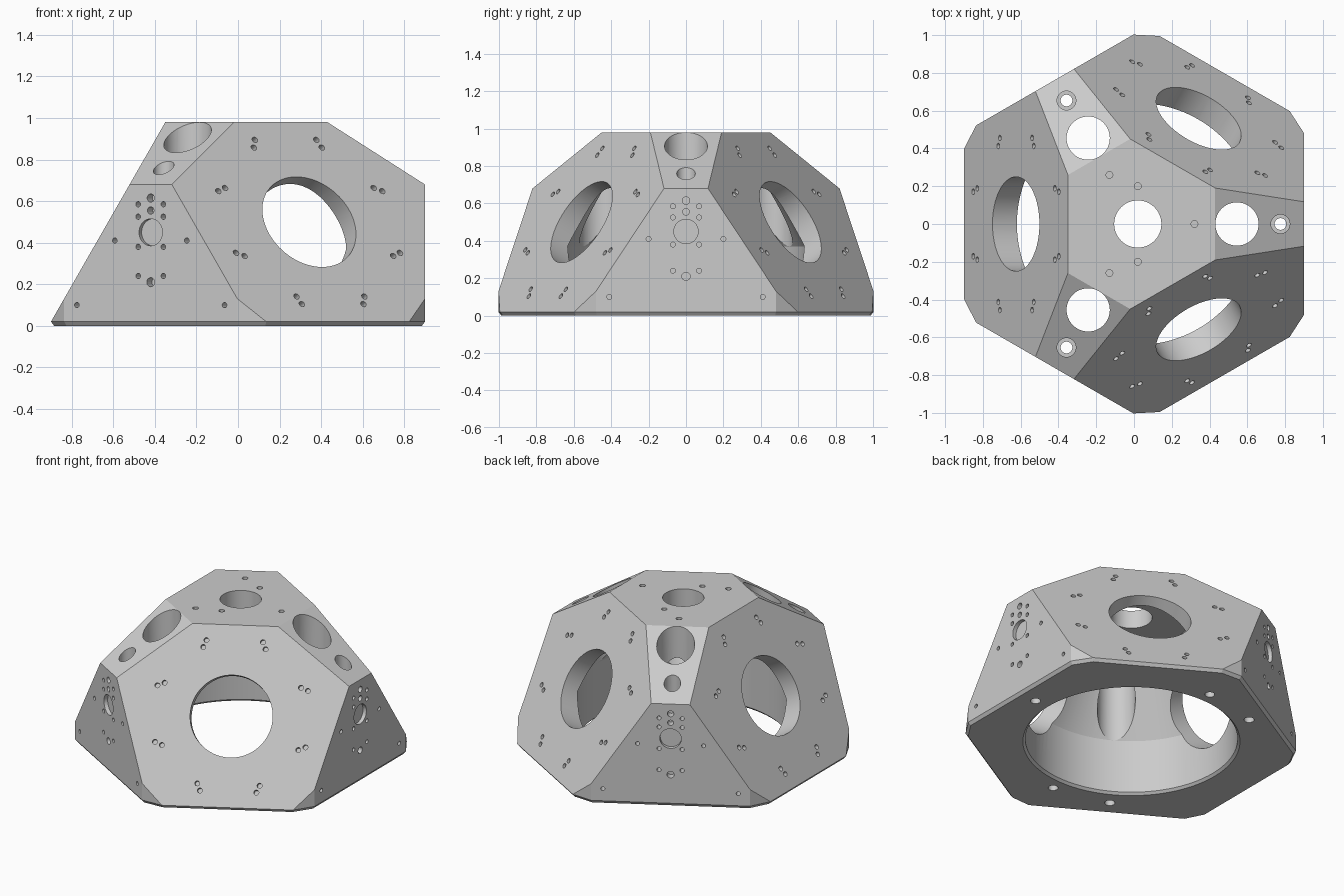
import bpy, bmesh
from math import radians, cos, sin, pi
from mathutils import Vector, Matrix

if "Cube" in bpy.data.objects:
    bpy.data.objects.remove(bpy.data.objects["Cube"], do_unlink=True)

AXIS = Matrix.Translation((0.02, 0, 0))     # symmetry axis sits slightly off centre
PORT_SIDES = [60, 180, 300]                 # large sloped faces
PLATE_SIDES = [0, 120, 240]                 # upright faces
SLOPE = 0.573                               # inward lean of the large faces


def polar(r, deg, z=0.0):
    return Vector((r * cos(radians(deg)), r * sin(radians(deg)), z))


def make_object(name, bm):
    bmesh.ops.recalc_face_normals(bm, faces=bm.faces)
    mesh = bpy.data.meshes.new(name)
    bm.to_mesh(mesh)
    bm.free()
    mesh.transform(AXIS)
    obj = bpy.data.objects.new(name, mesh)
    bpy.context.scene.collection.objects.link(obj)
    return obj


def slice_off(bm, point, normal):
    """Keep the inner side of a plane and cap the cut."""
    geom = bm.verts[:] + bm.edges[:] + bm.faces[:]
    cut = bmesh.ops.bisect_plane(bm, geom=geom, plane_co=point, plane_no=normal,
                                 clear_outer=True, dist=1e-5)
    edges = [e for e in cut["geom_cut"] if isinstance(e, bmesh.types.BMEdge)]
    if edges:
        bmesh.ops.edgeloop_fill(bm, edges=edges)


def drill(bm, point, normal, radius, depth, sides=16):
    """Add a cylinder that enters a surface at a point, against its normal."""
    normal = normal.normalized()
    over = 0.03
    middle = point + normal * (over - depth) / 2
    turn = normal.to_track_quat('Z', 'Y').to_matrix().to_4x4()
    bmesh.ops.create_cone(bm, cap_ends=True, segments=sides, radius1=radius,
                          radius2=radius, depth=depth + over,
                          matrix=Matrix.Translation(middle) @ turn)


def lathe(bm, profile, centre, sides):
    """Closed solid of revolution from (radius, height) pairs, capped at both ends."""
    rings = [[bm.verts.new(centre + polar(r, 360 * i / sides, z)) for i in range(sides)]
             for r, z in profile]
    for a, b in zip(rings, rings[1:]):
        for i in range(sides):
            j = (i + 1) % sides
            bm.faces.new((a[i], a[j], b[j], b[i]))
    bm.faces.new(rings[0])
    bm.faces.new(rings[-1])


# Faceted outer body
bm = bmesh.new()
bmesh.ops.create_cube(bm, size=4, matrix=Matrix.Translation((0, 0, 2)))
slice_off(bm, Vector((0, 0, 0.98)), Vector((0, 0, 1)))
feet = []
for a in PORT_SIDES:
    slice_off(bm, polar(0.92, a, 0.02), polar(1, a, SLOPE))
    feet += [(0.92, a), (1.0, a - 27), (1.0, a + 27)]
for a in PLATE_SIDES:
    slice_off(bm, polar(0.88, a), polar(1, a))
    slice_off(bm, polar(0.41, a, 0.98), polar(0.3, a, 0.47))
    feet.append((0.88, a))
for r, a in feet:
    slice_off(bm, polar(r, a), polar(1, a))
    slice_off(bm, polar(r, a, 0.02), polar(1, a, -0.75))
body = make_object("faceted_dome_housing", bm)

cutters = []

# Hollow inside: straight skirt, then a cone up to the roof
bm = bmesh.new()
lathe(bm, [(0.675, -0.02), (0.655, 0), (0.64, 0.015), (0.64, 0.37), (0.36, 0.86)],
      Vector(), 96)
cutters.append(make_object("cavity_cutter", bm))

# Large round ports
bm = bmesh.new()
for a in PORT_SIDES:
    drill(bm, polar(0.645, a, 0.5), polar(1, a, SLOPE), 0.25, 0.3, 64)
cutters.append(make_object("large_port_cutter", bm))

# Vertical shafts through the roof and the upper slopes
bm = bmesh.new()
drill(bm, Vector((0, 0, 0.98)), Vector((0, 0, 1)), 0.125, 0.3, 48)
for a in PLATE_SIDES:
    drill(bm, polar(0.525, a, 1), Vector((0, 0, 1)), 0.1145, 0.66, 48)
cutters.append(make_object("vertical_shaft_cutter", bm))

# Counterbored bolt holes and the two blind base holes
bm = bmesh.new()
for a in PLATE_SIDES:
    lathe(bm, [(0.031, -0.03), (0.031, 0.12), (0.05, 0.12), (0.05, 1)],
          polar(0.755, a), 32)
for a in (90, 270):
    drill(bm, polar(0.735, a), Vector((0, 0, -1)), 0.03, 0.12, 24)
cutters.append(make_object("bolt_hole_cutter", bm))

# Small screw holes
bm = bmesh.new()
for a in PORT_SIDES:                        # eight pairs around each large port
    n = polar(1, a, SLOPE).normalized()
    side = polar(1, a + 90)
    up = n.cross(side)
    for k in range(8):
        t = pi / 8 + k * pi / 4
        spot = polar(0.645, a, 0.5) + (side * cos(t) + up * sin(t)) * 0.47
        step = (side * cos(t) - up * sin(t)) * 0.023
        for s in (-1, 1):
            drill(bm, spot + step * s, n, 0.015, 0.05)
centre_holes = [(0.615, 0.02), (0.555, 0.018), (0.21, 0.022)]
side_holes = [(0.07, 0.585), (0.07, 0.525), (0.2, 0.41), (0.07, 0.38),
              (0.07, 0.24), (0.41, 0.1)]
for a in PLATE_SIDES:                       # pattern on each upright face
    n, side = polar(1, a), polar(1, a + 90)
    drill(bm, polar(0.88, a, 0.45), n, 0.065, 0.025, 40)
    for z, r in centre_holes:
        drill(bm, polar(0.88, a, z), n, r, 0.05)
    for y, z in side_holes:
        for s in (-1, 1):
            drill(bm, polar(0.88, a, z) + side * y * s, n, 0.013, 0.05)
for r, a in [(0.3, 0), (0.3, 120), (0.3, 240), (0.2, 90), (0.2, 270)]:
    drill(bm, polar(r, a, 0.98), Vector((0, 0, 1)), 0.018, 0.06)
cutters.append(make_object("screw_hole_cutter", bm))

# Cut everything out and bake the result
for cutter in cutters:
    cutter.hide_render = True
    mod = body.modifiers.new(cutter.name, 'BOOLEAN')
    mod.operation = 'DIFFERENCE'
    mod.solver = 'EXACT'
    mod.object = cutter
bpy.context.view_layer.update()
baked = bpy.data.meshes.new_from_object(
    body.evaluated_get(bpy.context.evaluated_depsgraph_get()))
body.modifiers.clear()
body.data = baked
for cutter in cutters:
    bpy.data.objects.remove(cutter, do_unlink=True)

# Plain grey finish
grey = bpy.data.materials.new("light_grey")
grey.use_nodes = True
colour = (0.6, 0.6, 0.6, 1)
grey.diffuse_color = colour
grey.node_tree.nodes["Principled BSDF"].inputs["Base Color"].default_value = colour
body.data.materials.clear()
body.data.materials.append(grey)

bpy.ops.object.select_all(action='DESELECT')
body.select_set(True)
bpy.context.view_layer.objects.active = body
bpy.ops.object.shade_smooth_by_angle(angle=radians(20))
